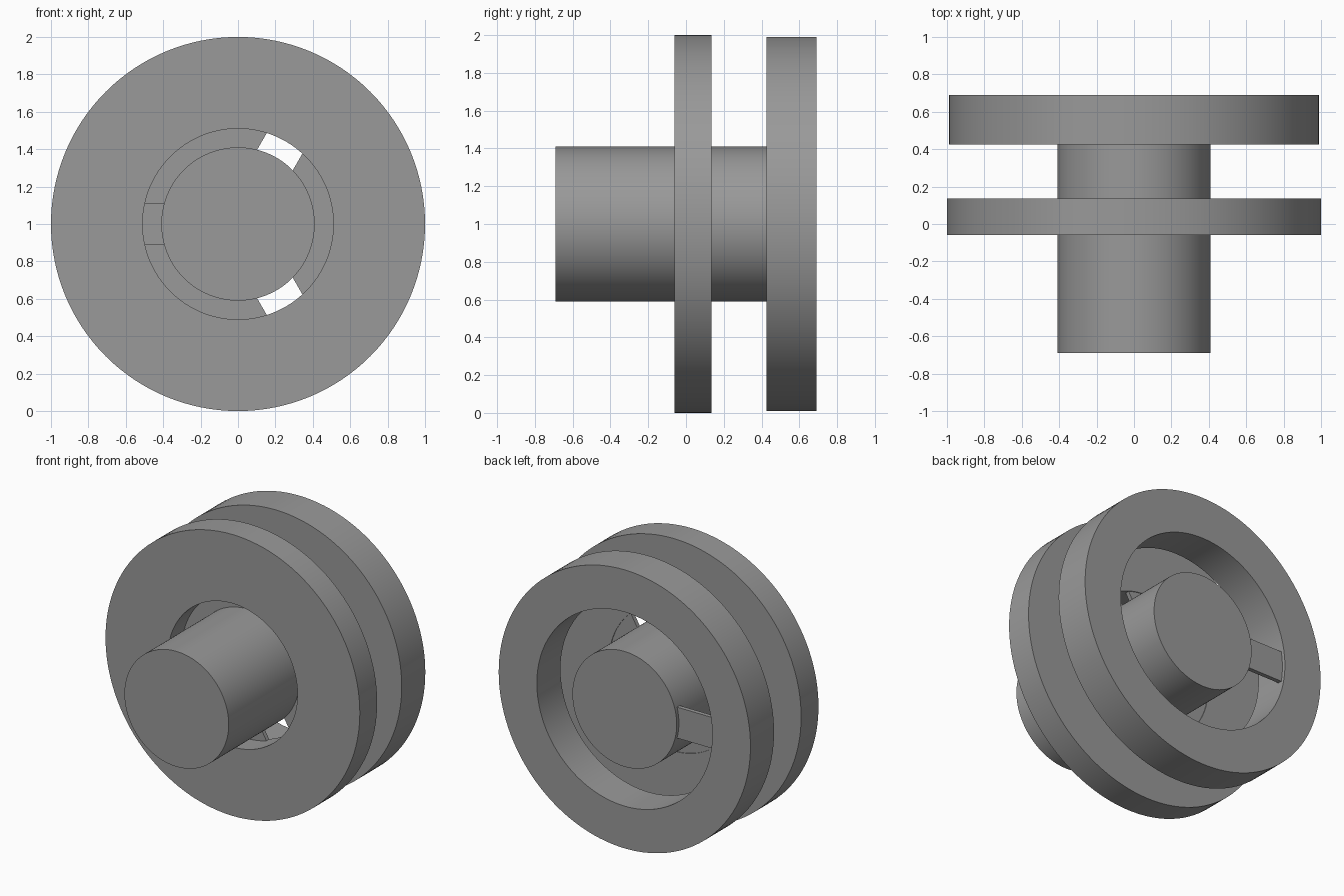
import bpy, bmesh, math

cube = bpy.data.objects.get("Cube")
if cube:
    bpy.data.objects.remove(cube, do_unlink=True)

SEGMENTS = 128
CENTRE_Z = 1.0
SHAFT_R = 0.41
SLOT_HALF = 0.11

grey = bpy.data.materials.new("plain_grey")
grey.use_nodes = True
colour = (0.32, 0.32, 0.32, 1)
grey.diffuse_color = colour
grey.node_tree.nodes["Principled BSDF"].inputs["Base Color"].default_value = colour


def finish(name, bm):
    bmesh.ops.recalc_face_normals(bm, faces=bm.faces[:])
    mesh = bpy.data.meshes.new(name)
    bm.to_mesh(mesh)
    bm.free()
    obj = bpy.data.objects.new(name, mesh)
    obj.location.z = CENTRE_Z
    bpy.context.collection.objects.link(obj)
    mesh.materials.append(grey)
    bpy.ops.object.select_all(action='DESELECT')
    obj.select_set(True)
    bpy.context.view_layer.objects.active = obj
    bpy.ops.object.shade_smooth_by_angle(angle=math.radians(30))
    return obj


def polar(r, angle):
    return r * math.cos(angle), r * math.sin(angle)


def ring(name, outer, inner, front, back):
    """Rectangular section swept around the y axis."""
    bm = bmesh.new()
    section = [(inner, front), (outer, front), (outer, back), (inner, back)]
    loops = []
    for i in range(SEGMENTS):
        row = []
        for r, y in section:
            x, z = polar(r, math.tau * i / SEGMENTS)
            row.append(bm.verts.new((x, y, z)))
        loops.append(row)
    for i, a in enumerate(loops):
        b = loops[(i + 1) % SEGMENTS]
        for j in range(4):
            k = (j + 1) % 4
            bm.faces.new((a[j], b[j], b[k], a[k]))
    return finish(name, bm)


def plate(name, outline, front, back):
    """Outline in the xz plane, extruded along y."""
    bm = bmesh.new()
    face = bm.faces.new([bm.verts.new((x, front, z)) for x, z in outline])
    new = bmesh.ops.extrude_face_region(bm, geom=[face])["geom"]
    verts = [v for v in new if isinstance(v, bmesh.types.BMVert)]
    bmesh.ops.translate(bm, verts=verts, vec=(0, back - front, 0))
    return finish(name, bm)


def arc(r, start, end, steps=32):
    """Arc between two slots, leaving half a slot width at each end."""
    gap = math.asin(SLOT_HALF / r)
    a, b = start + gap, end - gap
    return [polar(r, a + (b - a) * i / steps) for i in range(steps + 1)]


# Shaft and the two flanges
shaft_outline = [polar(SHAFT_R, math.tau * i / SEGMENTS) for i in range(SEGMENTS)]
plate("shaft", shaft_outline, -0.69, 0.69)
ring("front_flange", 1.0, 0.51, -0.06, 0.135)
ring("rear_flange", 0.99, 0.69, 0.425, 0.69)

# Thin web inside the front flange, split by three parallel-sided slots
for n in range(3):
    start = math.radians(60 + 120 * n)
    end = start + math.radians(120)
    outline = arc(0.512, start, end) + arc(0.405, start, end)[::-1]
    plate(f"web_sector_{n + 1}", outline, 0.10, 0.13)

# Flat key joining the shaft to the rear flange
key = [(-0.69, -SLOT_HALF), (-0.39, -SLOT_HALF), (-0.39, SLOT_HALF), (-0.69, SLOT_HALF)]
plate("rear_key", key, 0.635, 0.665)
